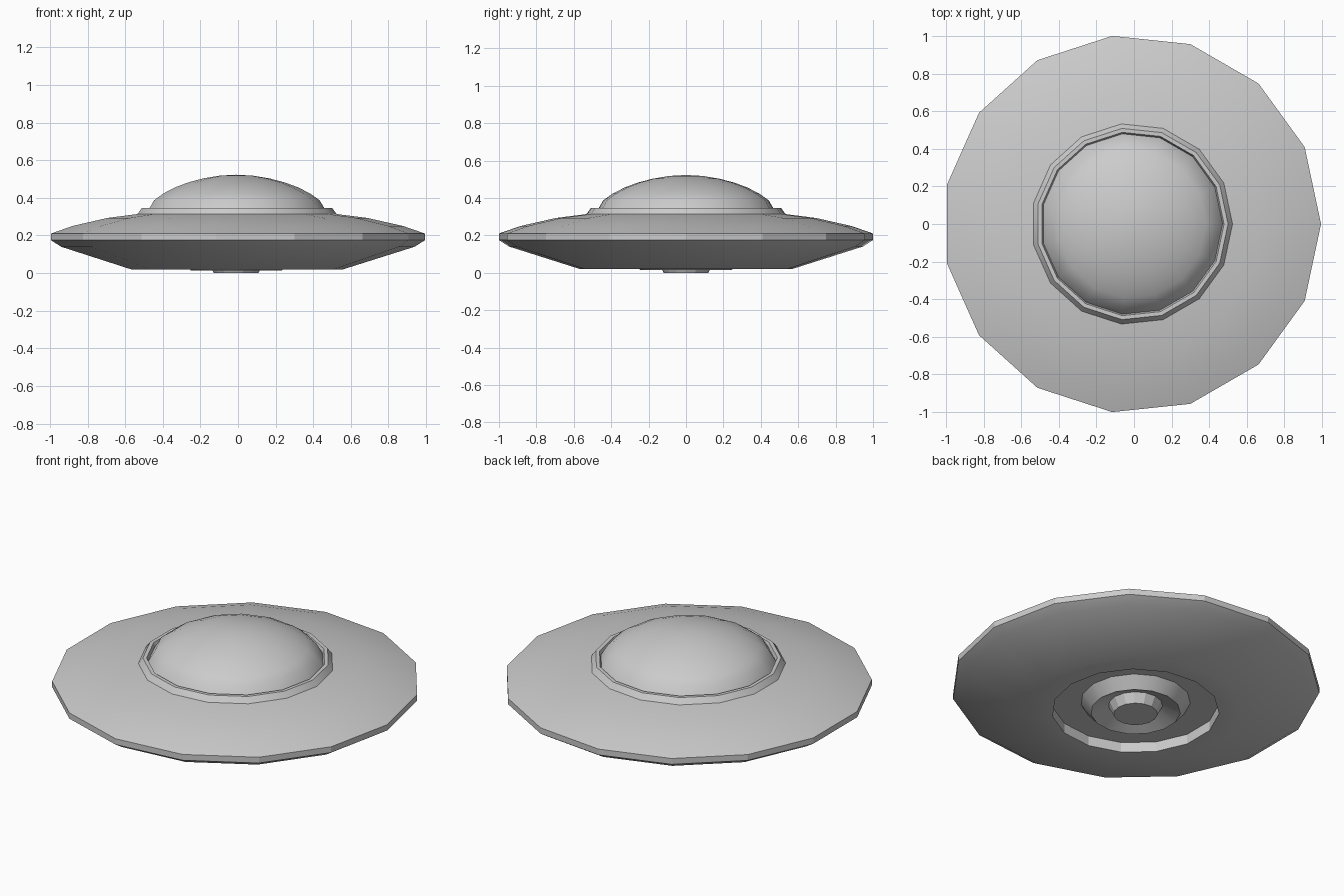
import bpy, bmesh, math

if "Cube" in bpy.data.objects:
    bpy.data.objects.remove(bpy.data.objects["Cube"])

SIDES = 15
CX = -0.011  # odd-sided outline, shifted so its bounds are centred


def lathe(name, profile, angle):
    """Spin an (r, z) profile into a 15-sided solid; r = 0 makes a pole."""
    bm = bmesh.new()
    rings = []
    for r, z in profile:
        if r == 0:
            rings.append([bm.verts.new((CX, 0, z))] * SIDES)
        else:
            rings.append([bm.verts.new((CX + r * math.cos(math.tau * i / SIDES),
                                        r * math.sin(math.tau * i / SIDES), z))
                          for i in range(SIDES)])
    for a, b in zip(rings, rings[1:]):
        for i in range(SIDES):
            j = (i + 1) % SIDES
            bm.faces.new(dict.fromkeys((a[i], a[j], b[j], b[i])))
    bmesh.ops.recalc_face_normals(bm, faces=bm.faces)
    mesh = bpy.data.meshes.new(name)
    bm.to_mesh(mesh)
    bm.free()
    obj = bpy.data.objects.new(name, mesh)
    bpy.context.collection.objects.link(obj)
    bpy.ops.object.select_all(action='DESELECT')
    obj.select_set(True)
    bpy.context.view_layer.objects.active = obj
    bpy.ops.object.shade_smooth_by_angle(angle=math.radians(angle))
    return obj


# Saucer: underside recess with bosses, hull, rim, upper deck and dome collar
lathe("saucer_hull", [
    (0, 0.0), (0.12, 0.0), (0.148, 0.055),            # centre boss
    (0.245, 0.014), (0.30, 0.08),                     # outer boss
    (0.457, 0.08), (0.457, 0.02),                     # recess
    (0.57, 0.02), (0.95, 0.14),                       # underside
    (1.0055, 0.175), (1.0055, 0.21),                  # rim
    (0.89, 0.25), (0.70, 0.293), (0.535, 0.314),      # upper deck
    (0.511, 0.347), (0.49, 0.347), (0.482, 0.325),    # collar
    (0, 0.325)], 20)

# Dome
lathe("dome", [
    (0.482, 0.325), (0.445, 0.387), (0.395, 0.423), (0.33, 0.456),
    (0.26, 0.482), (0.18, 0.503), (0.09, 0.518), (0, 0.523)], 35)
